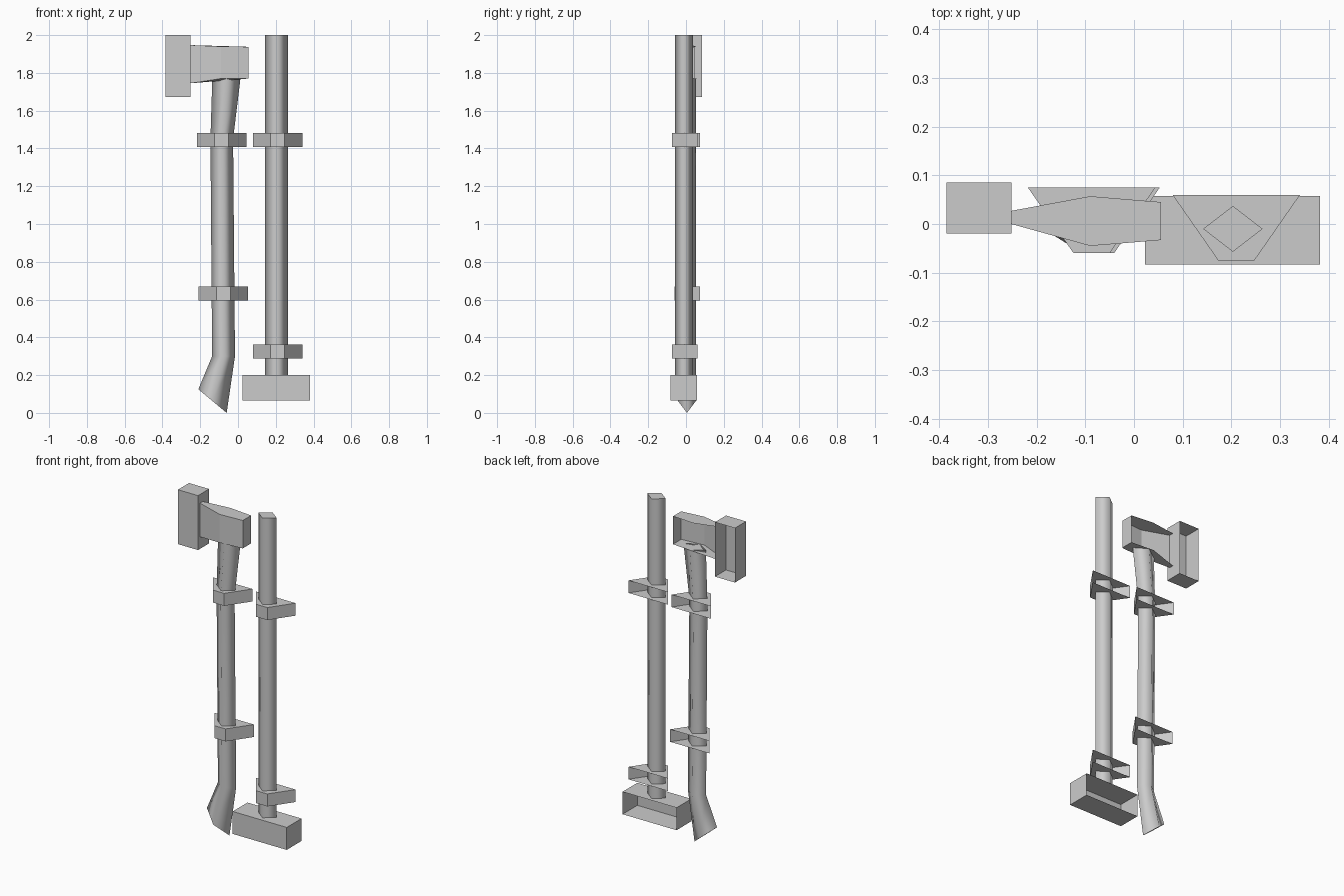
import bpy

if "Cube" in bpy.data.objects:
    bpy.data.objects.remove(bpy.data.objects["Cube"])


def make(name, verts, faces, smooth=()):
    me = bpy.data.meshes.new(name)
    me.from_pydata(verts, [], faces)
    for i in smooth:
        me.polygons[i].use_smooth = True
    me.update()
    ob = bpy.data.objects.new(name, me)
    bpy.context.collection.objects.link(ob)
    return ob


def open_prism(name, outline, skip):
    """Extrude a top-view outline [(x, y, z0, z1)], counter-clockwise; sides in skip stay open."""
    n = len(outline)
    verts = [(x, y, a) for x, y, a, b in outline] + [(x, y, b) for x, y, a, b in outline]
    faces = [tuple(reversed(range(n))), tuple(range(n, 2 * n))]
    for i in range(n):
        if i not in skip:
            j = (i + 1) % n
            faces.append((i, j, n + j, n + i))
    return make(name, verts, faces)


def open_box(name, x0, x1, y0, y1, z0, z1):
    pts = [(x0, y0), (x1, y0), (x1, y1), (x0, y1)]
    return open_prism(name, [(x, y, z0, z1) for x, y in pts], {2})


def bracket(name, cx, y0, y1, z0, z1):
    pts = [(cx - 0.037, y0), (cx + 0.037, y0), (cx + 0.131, y1), (cx - 0.131, y1)]
    return open_prism(name, [(x, y, z0, z1) for x, y in pts], {2})


def handle(name, rings, cy, hy, cap_bottom, cap_top):
    """Smooth diamond-section shaft through rings (x_left, z_left, x_right, z_right)."""
    verts, faces = [], []
    for xl, zl, xr, zr in rings:
        xm, zm = (xl + xr) / 2, (zl + zr) / 2
        verts += [(xl, cy, zl), (xm, cy - hy, zm), (xr, cy, zr), (xm, cy + hy, zm)]
    for r in range(len(rings) - 1):
        for i in range(4):
            a, b = 4 * r + i, 4 * r + (i + 1) % 4
            faces.append((a, b, b + 4, a + 4))
    sides = range(len(faces))
    if cap_bottom:
        faces.append((3, 2, 1, 0))
    if cap_top:
        k = len(verts) - 4
        faces.append((k, k + 1, k + 2, k + 3))
    return make(name, verts, faces, sides)


# Axe: curved shaft with slanted butt, tapered head, blade block
handle("axe_handle", [(-0.21, 0.125, -0.06, 0.0),
                      (-0.137, 0.30, -0.016, 0.30),
                      (-0.146, 1.45, -0.026, 1.45),
                      (-0.136, 1.77, 0.013, 1.77)], 0.005, 0.047, True, False)
open_prism("axe_head", [(-0.252, 0.0, 1.745, 1.947), (-0.09, -0.045, 1.77, 1.94),
                        (0.055, -0.033, 1.77, 1.938), (0.055, 0.045, 1.77, 1.938),
                        (-0.09, 0.057, 1.77, 1.94), (-0.252, 0.027, 1.745, 1.947)], {3, 4, 5})
open_box("axe_blade", -0.385, -0.252, -0.02, 0.085, 1.673, 2.0)

# Sledgehammer: straight shaft and head open towards the wall
handle("hammer_handle", [(0.142, 0.2, 0.264, 0.2), (0.142, 2.0, 0.264, 2.0)],
       -0.01, 0.047, False, True)
open_box("hammer_head", 0.023, 0.382, -0.083, 0.057, 0.065, 0.2)

# Wall brackets
bracket("axe_bracket_upper", -0.087, -0.06, 0.075, 1.407, 1.482)
bracket("axe_bracket_lower", -0.078, -0.06, 0.075, 0.595, 0.67)
bracket("hammer_bracket_upper", 0.21, -0.075, 0.06, 1.407, 1.482)
bracket("hammer_bracket_lower", 0.21, -0.075, 0.06, 0.287, 0.362)
